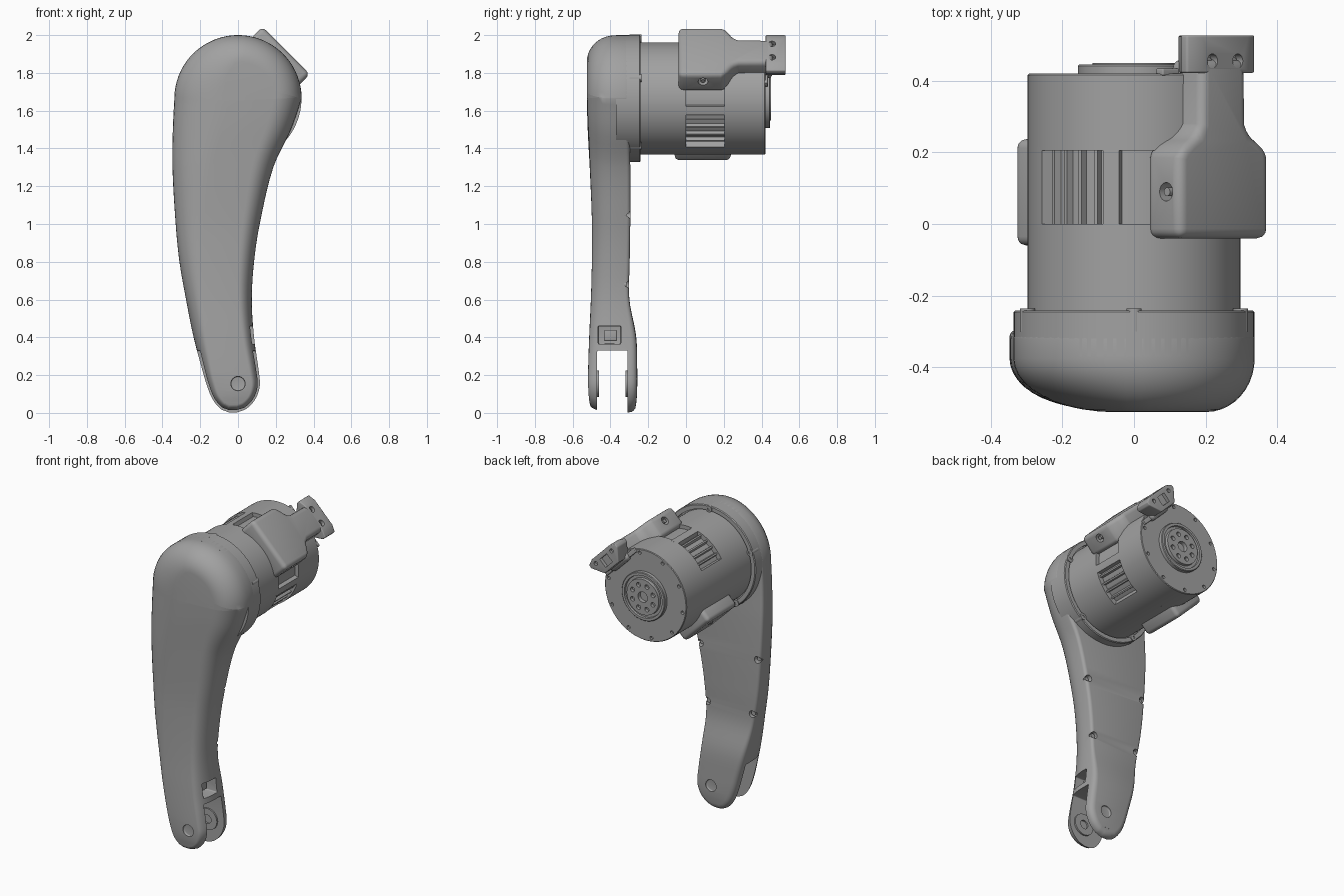
import bpy, bmesh
from math import sin, cos, pi, radians, sqrt
from mathutils import Vector, Matrix

if "Cube" in bpy.data.objects:
    bpy.data.objects.remove(bpy.data.objects["Cube"])

GREY = (0.36, 0.36, 0.36, 1)
grey = bpy.data.materials.new("plain grey")
grey.use_nodes = True
grey.diffuse_color = GREY
grey.node_tree.nodes["Principled BSDF"].inputs["Base Color"].default_value = GREY

CZ = 1.664                                   # height of the motor axis
AXIS = Matrix.Translation((0, 0, CZ))


def tilted(deg):
    """Frame on the motor axis: x tangential, y along the axis, z radial."""
    return AXIS @ Matrix.Rotation(radians(deg), 4, 'Y')


def make(name, bm, frame=Matrix(), bevel=0, cutter=None, angle=35):
    bmesh.ops.remove_doubles(bm, verts=bm.verts, dist=1e-5)
    bmesh.ops.recalc_face_normals(bm, faces=bm.faces)
    mesh = bpy.data.meshes.new(name)
    bm.to_mesh(mesh)
    bm.free()
    obj = bpy.data.objects.new(name, mesh)
    bpy.context.collection.objects.link(obj)
    obj.matrix_world = frame
    if bevel:
        mod = obj.modifiers.new("round", 'BEVEL')
        mod.width, mod.segments, mod.limit_method = bevel, 4, 'ANGLE'
    if cutter:
        mod = obj.modifiers.new("cut", 'BOOLEAN')
        mod.operation, mod.solver, mod.object = 'DIFFERENCE', 'EXACT', cutter
    if bevel or cutter:
        bpy.context.view_layer.update()
        graph = bpy.context.evaluated_depsgraph_get()
        baked = bpy.data.meshes.new_from_object(obj.evaluated_get(graph))
        obj.modifiers.clear()
        obj.data = baked
    if cutter:
        bpy.data.objects.remove(cutter)
    obj.data.materials.clear()
    obj.data.materials.append(grey)
    for p in obj.data.polygons:
        p.material_index = 0
    bpy.ops.object.select_all(action='DESELECT')
    obj.select_set(True)
    bpy.context.view_layer.objects.active = obj
    bpy.ops.object.shade_smooth_by_angle(angle=radians(angle))
    return obj


def rod(bm, a, b, r, segs=20):
    a, b = Vector(a), Vector(b)
    turn = (b - a).to_track_quat('Z', 'Y').to_matrix().to_4x4()
    bmesh.ops.create_cone(bm, cap_ends=True, segments=segs, radius1=r, radius2=r,
                          depth=(b - a).length, matrix=Matrix.Translation((a + b) / 2) @ turn)


def box(bm, lo, hi):
    lo, hi = Vector(lo), Vector(hi)
    bmesh.ops.create_cube(bm, size=1, matrix=Matrix.Translation((lo + hi) / 2)
                          @ Matrix.Diagonal((*(hi - lo), 1)))


def prism(bm, pts, place, lo, hi):
    """Extrude a closed outline from lo to hi; place maps (u, v, w) to xyz."""
    ends = [[bm.verts.new(place(u, v, w)) for u, v in pts] for w in (lo, hi)]
    for e in ends:
        bm.faces.new(e)
    for i in range(len(pts)):
        j = (i + 1) % len(pts)
        bm.faces.new((ends[0][i], ends[0][j], ends[1][j], ends[1][i]))


def lathe(bm, profile, segs=96, x=0, z=0):
    """Spin a closed (radius, y) profile about the y direction."""
    rings = [[bm.verts.new((x + r * cos(2 * pi * k / segs), y, z + r * sin(2 * pi * k / segs)))
              for r, y in profile] for k in range(segs)]
    n = len(profile)
    for k in range(segs):
        a, b = rings[k], rings[(k + 1) % segs]
        for i in range(n):
            j = (i + 1) % n
            bm.faces.new((a[i], a[j], b[j], b[i]))


# Leg shell rows: z, left x, right x, front y, back y, left round, right round, back round
rows = []
for d in range(86, 0, -5):
    c, s = cos(radians(d)), sin(radians(d))
    rows.append((CZ + .336 * s, -.337 * c, .337 * c, -.525, -.30, .14 + .14 * c, .14, .02))
table = [
    (1.664, -.337, .337, -.525, -.30, .28, .14, .02),
    (1.5, -.345, .28, -.52, -.30, .26, .13, .02),
    (1.3, -.347, .187, -.51, -.295, .21, .11, .02),
    (1.0, -.33, .115, -.498, -.295, .15, .09, .02),
    (.8, -.31, .085, -.498, -.298, .12, .08, .02),
    (.6, -.275, .073, -.503, -.30, .09, .07, .02),
    (.4, -.235, .085, -.512, -.264, .07, .06, .03),
    (.22, -.187, .11, -.518, -.258, .05, .05, .035),
    (.14, -.163, .115, -.518, -.258, .045, .045, .035),
    (.07, -.133, .09, -.515, -.26, .04, .04, .035),
    (.02, -.09, .042, -.51, -.264, .04, .04, .035),
    (.003, -.05, -.005, -.508, -.266, .04, .04, .035)]
for i in range(len(table) - 1):
    quad = [Vector(table[max(0, min(len(table) - 1, i + k))]) for k in (-1, 0, 1, 2)]
    p0, p1, p2, p3 = quad
    for k in range(5):
        t = k / 5
        m1 = (p2 - p0) * (p2[0] - p1[0]) / (p2[0] - p0[0])
        m2 = (p3 - p1) * (p2[0] - p1[0]) / (p3[0] - p1[0])
        rows.append(tuple(p1 * (2*t**3 - 3*t*t + 1) + m1 * (t**3 - 2*t*t + t)
                          + p2 * (3*t*t - 2*t**3) + m2 * (t**3 - t*t)))
rows.append(table[-1])

# Leg shell: outline rings rounded toward front and back, closed by ladders of quads
n = len(rows)
loop = [(r[1], r[0], r[3], r[4], r[5], r[7]) for r in rows]
loop += [(r[2], r[0], r[3], r[4], r[6], r[7]) for r in reversed(rows)]
inward = []
for i in range(2 * n):
    a, b = loop[i - 1], loop[(i + 1) % (2 * n)]
    dx, dz = b[0] - a[0], b[1] - a[1]
    inward.append((-dz / sqrt(dx*dx + dz*dz), dx / sqrt(dx*dx + dz*dz)))
MID = -.375
bm = bmesh.new()
rings = []
for k in range(4, -1, -1):
    a = pi / 2 * k / 4
    rings.append([bm.verts.new((p[0] + q[0] * p[5] * (1 - cos(a)), p[3] - p[5] * (1 - sin(a)),
                                p[1] + q[1] * p[5] * (1 - cos(a)))) for p, q in zip(loop, inward)])
for k in range(11):
    a = pi / 2 * k / 10
    rings.append([bm.verts.new((p[0] + q[0] * p[4] * (1 - cos(a)), MID + (p[2] - MID) * sin(a),
                                p[1] + q[1] * p[4] * (1 - cos(a)))) for p, q in zip(loop, inward)])
for a, b in zip(rings, rings[1:]):
    for i in range(2 * n):
        j = (i + 1) % (2 * n)
        bm.faces.new((a[i], a[j], b[j], b[i]))
for ring in (rings[0], rings[-1]):
    for i in range(n - 1):
        bm.faces.new((ring[i], ring[i + 1], ring[2*n - 2 - i], ring[2*n - 1 - i]))

# Fork slot, side pocket, pin hole and screw bores
screws = [(-.312, 1.05), (.103, 1.05), (-.27, .68), (.055, .68)]
cut = bmesh.new()
box(cut, (-.6, -.47, -.2), (.6, -.31, .33))
box(cut, (-.06, -.465, .365), (.6, -.345, .46))
rod(cut, (0, -.6, .155), (0, -.2, .155), .028, 32)
for y0, y1 in ((-.6, -.505), (-.27, -.2)):
    rod(cut, (0, y0, .155), (0, y1, .155), .038, 32)
for x, z in screws:
    rod(cut, (x, -.33, z), (x, -.2, z), .022)
shell = make("leg_shell", bm, cutter=make("cutter", cut, bevel=.006), angle=32)

# Fork bosses, pocket block and shell screws
bm = bmesh.new()
for y0, y1 in ((-.475, -.46), (-.32, -.305)):
    lathe(bm, [(.028, y0), (.07, y0), (.07, y1), (.028, y1)], 40, 0, .155)
make("fork_bosses", bm)
bm = bmesh.new()
box(bm, (-.07, -.435, .38), (.03, -.365, .44))
make("pocket_block", bm, bevel=.008)
bm = bmesh.new()
for x, z in screws:
    rod(bm, (x, -.335, z), (x, -.315, z), .015, 12)
make("shell_screws", bm)

# Collar behind the head with screw lugs
bm = bmesh.new()
lathe(bm, [(0, -.37), (.336, -.37), (.336, -.246), (.331, -.241), (.305, -.241), (.305, -.26), (0, -.26)])
make("collar", bm, AXIS)
bm = bmesh.new()
for d in (-52, -128, 20, 160, 90):
    x, z = .317 * cos(radians(d)), .317 * sin(radians(d))
    lathe(bm, [(.009, -.30), (.021, -.30), (.021, -.236), (.009, -.236)], 20, x, z)
make("collar_screws", bm, AXIS)

# Motor drums either side of the finned band
bm = bmesh.new()
lathe(bm, [(0, -.3), (.297, -.3), (.297, 0), (0, 0)])
make("motor_front_drum", bm, AXIS)
bm = bmesh.new()
lathe(bm, [(0, .205), (.297, .205), (.297, .416), (.293, .42), (0, .42)])
cut = bmesh.new()
for k in range(10):
    a = radians(36 * k + 9)
    rod(cut, (.272 * cos(a), .405, .272 * sin(a)), (.272 * cos(a), .45, .272 * sin(a)), .011, 14)
make("motor_rear_drum", bm, AXIS, cutter=make("cutter", cut, AXIS))


def band_radius(deg):
    rel = abs((deg - 45 + 180) % 360 - 180)
    if rel < 53:
        return .272
    if 62 < rel < 105:
        return .286 if (rel - 66) % 10 < 3 else .266
    return .297


bm = bmesh.new()
prism(bm, [(band_radius(d) * cos(radians(d)), band_radius(d) * sin(radians(d))) for d in range(360)],
      lambda u, v, w: (u, w, v), -.01, .215)
make("finned_band", bm, AXIS)

# Output hub with ring groove and bolt circle
bm = bmesh.new()
lathe(bm, [(0, .41), (.157, .41), (.157, .441), (.153, .445), (.137, .445), (.135, .432),
           (.118, .432), (.116, .45), (0, .45)])
cut = bmesh.new()
rod(cut, (0, .425, 0), (0, .5, 0), .034, 32)
for k in range(8):
    a = pi / 4 * (k + .5)
    rod(cut, (.08 * cos(a), .43, .08 * sin(a)), (.08 * cos(a), .5, .08 * sin(a)), .015)
make("output_hub", bm, AXIS, cutter=make("cutter", cut, AXIS))

# Cable bracket on the upper left of the motor
half = [(.178, -.04), (.178, .185), (.168, .21), (.135, .232), (.105, .25), (.09, .28), (.088, .46)]
bm = bmesh.new()
prism(bm, half + [(-t, y) for t, y in reversed(half)], lambda u, v, w: (u, v, w), .225, .36)
cut = bmesh.new()
for s in (1, -1):
    rod(cut, (s * .135, .09, .305), (s * .25, .09, .305), .026)
make("cable_bracket", bm, tilted(45), bevel=.035, cutter=make("cutter", cut, tilted(45)))
bm = bmesh.new()
for s in (1, -1):
    rod(bm, (s * .12, .09, .305), (s * .175, .09, .305), .012)
make("bracket_pins", bm, tilted(45))

# Bracket end block with screw bores, and its foot plate
side = [(.07, .245), (.134, .32), (.134, .343), (.09, .36)]
bm = bmesh.new()
prism(bm, side + [(-t, r) for t, r in reversed(side)], lambda u, v, w: (u, w, v), .422, .527)
cut = bmesh.new()
box(cut, (-.035, .505, .27), (.035, .6, .33))
for t in (-.05, .05):
    rod(cut, (t, .455, .335), (t, .455, .4), .02)
    rod(cut, (t * 1.6, .51, .325), (t * 1.6, .6, .325), .013)
make("bracket_end", bm, tilted(45), bevel=.006, cutter=make("cutter", cut, tilted(45)))
bm = bmesh.new()
for t in (-.05, .05):
    rod(bm, (t, .455, .33), (t, .455, .345), .012, 6)
make("bracket_screws", bm, tilted(45))
bm = bmesh.new()
box(bm, (-.15, .415, .235), (.15, .434, .265))
make("bracket_foot", bm, tilted(45), bevel=.004)

# Rounded cover on the opposite side
bm = bmesh.new()
box(bm, (-.13, -.06, .24), (.13, .237, .345))
cut = bmesh.new()
rod(cut, (0, .09, .325), (0, .09, .4), .02)
make("side_cover", bm, tilted(225), bevel=.025, cutter=make("cutter", cut, tilted(225)))
